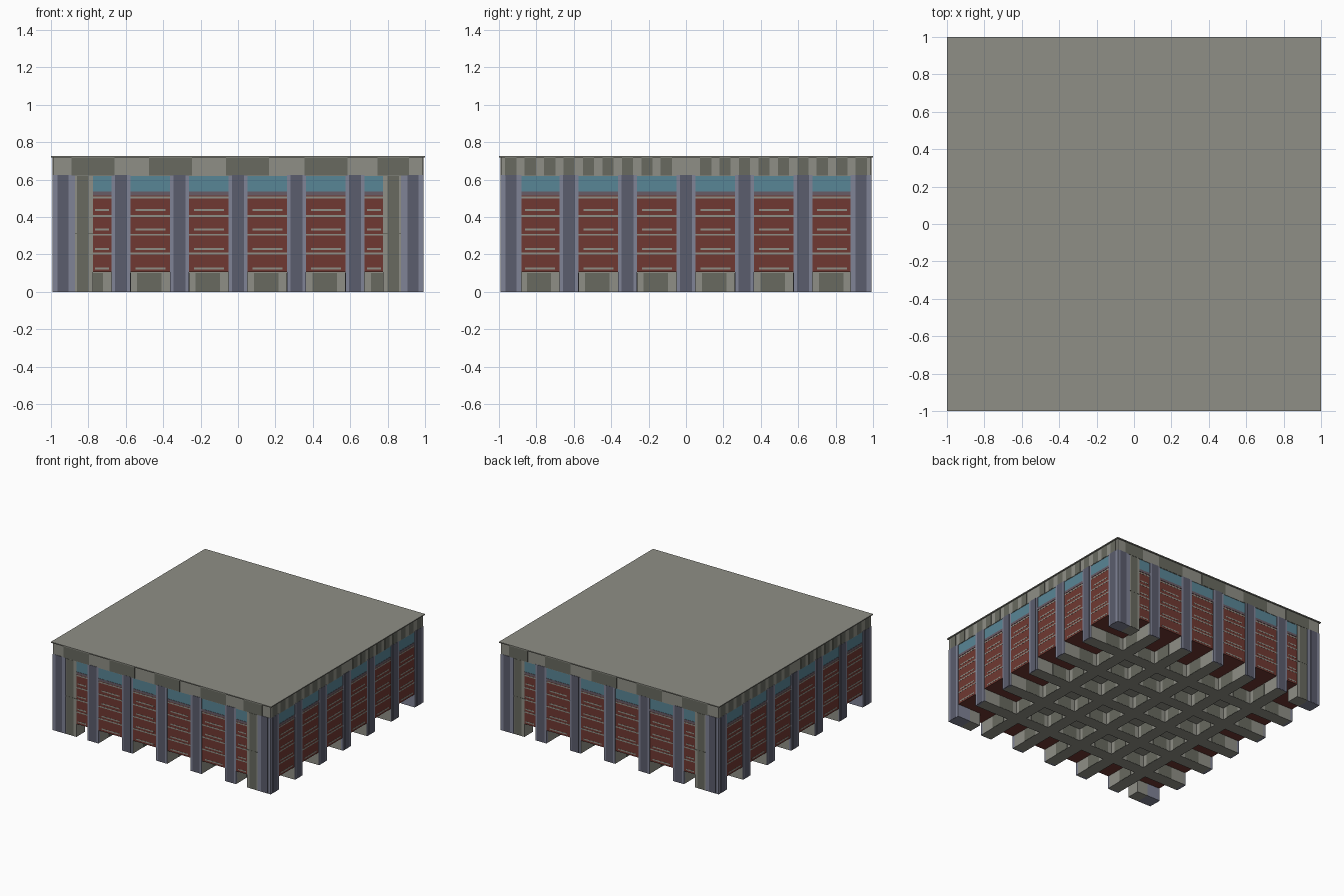
import bpy, bmesh

if "Cube" in bpy.data.objects:
    bpy.data.objects.remove(bpy.data.objects["Cube"])

def material(name, rgb):
    lin = [((c / 255 + 0.055) / 1.055) ** 2.4 for c in rgb]
    m = bpy.data.materials.new(name)
    m.diffuse_color = (*lin, 1)
    m.use_nodes = True
    m.node_tree.nodes["Principled BSDF"].inputs["Base Color"].default_value = m.diffuse_color
    return m

LIGHT = material("light concrete", (143, 143, 134))
DARK = material("dark concrete", (104, 106, 96))
RED = material("red cladding", (112, 57, 50))
BLUE = material("pale blue steel", (128, 131, 150))
NAVY = material("dark blue steel", (91, 93, 109))
GLASS = material("teal glass", (89, 134, 150))
SILL = material("mauve sill", (104, 92, 102))

def boxes(name, mat, spans):
    """One object made of axis-aligned boxes (x0, x1, y0, y1, z0, z1)."""
    bm = bmesh.new()
    for x0, x1, y0, y1, z0, z1 in spans:
        r = bmesh.ops.create_cube(bm, size=1)
        for v in r["verts"]:
            v.co = (x1 if v.co.x > 0 else x0, y1 if v.co.y > 0 else y0, z1 if v.co.z > 0 else z0)
    me = bpy.data.meshes.new(name)
    bm.to_mesh(me)
    bm.free()
    me.materials.append(mat)
    ob = bpy.data.objects.new(name, me)
    bpy.context.collection.objects.link(ob)
    return ob

def on_walls(u0, u1, z0, z1, out, thick=0.006, faces="fs"):
    """Box spans on front+back (f) and right+left (s) walls."""
    res = []
    for s in (-1, 1):
        a, b = sorted((s * (out - thick), s * out))
        if "f" in faces:
            res.append((u0, u1, a, b, z0, z1))
        if "s" in faces:
            res.append((a, b, u0, u1, z0, z1))
    return res

W = 0.987          # wall plane
P = 0.99           # pillar plane
STEP = 0.3125
LINES = [k * STEP for k in range(-2, 3)]

# stacked storeys of the wall
def storey(name, mat, z0, z1, w=W):
    boxes(name, mat, [(-w, w, -w, w, z0, z1)])

storey("red_wall", RED, 0.105, 0.515)
storey("window_sill", SILL, 0.515, 0.535, W + 0.002)
storey("window_band", GLASS, 0.535, 0.62)
storey("fascia", LIGHT, 0.62, 0.717, P)
storey("roof_slab", LIGHT, 0.717, 0.725, 1.0)

# floor lattice, with the ceiling seen between its beams
beams = []
for c in LINES:
    beams += [(c - 0.05, c + 0.05, -0.985, 0.985, 0, 0.11),
              (-0.985, 0.985, c - 0.05, c + 0.05, 0, 0.11)]
boxes("floor_beams", LIGHT, beams)
boxes("lattice_ceiling", LIGHT, [(-0.675, 0.675, -0.675, 0.675, 0.1, 0.11)])

# dark stripes on the sides of the beams
stripes = []
for c in LINES:
    for s in (-1, 1):
        a, b = sorted((c + s * 0.048, c + s * 0.052))
        for k in range(-3, 3):
            m = (k + 0.5) * STEP
            stripes += [(m - 0.07, m + 0.06, a, b, 0.001, 0.1),
                        (a, b, m - 0.07, m + 0.06, 0.001, 0.1)]
boxes("beam_stripes", DARK, stripes)

# pillars with a darker centre strip
pillars, strips = [], []
for c in LINES:
    pillars += on_walls(c - 0.05, c + 0.05, 0, 0.625, P + 0.001, 0.02)
    strips += on_walls(c - 0.032, c + 0.032, 0.001, 0.625, P + 0.003, 0.004)
for s in (-1, 1):
    a, b = sorted((s * 0.905, s * 0.965))
    strips += on_walls(a, b, 0.001, 0.625, P + 0.003, 0.004)
boxes("pillars", BLUE, pillars)
boxes("pillar_strips", NAVY, strips)

# corner posts and the concrete piers beside them
posts, piers, pier_dark, pier_joint = [], [], [], []
def mir(a, b, s):
    return tuple(sorted((a * s, b * s)))
for sx in (-1, 1):
    for sy in (-1, 1):
        posts.append((*mir(0.872, P + 0.001, sx), *mir(0.88, P + 0.001, sy), 0, 0.625))
        piers.append((*mir(0.775, 0.88, sx), *mir(0.882, P, sy), 0, 0.63))
        pier_dark.append((*mir(0.80, 0.862, sx), *mir(P - 0.002, P + 0.002, sy), 0.001, 0.62))
        pier_joint.append((*mir(0.775, 0.872, sx), *mir(P - 0.002, P + 0.003, sy), 0.309, 0.314))
boxes("corner_posts", BLUE, posts)
boxes("corner_piers", LIGHT, piers)
boxes("pier_stripes", DARK, pier_dark)
boxes("pier_joints", DARK, pier_joint)

# pale horizontal lines on the red cladding, bay by bay
lines = []
def bay(u0, u1, s0, s1, faces):
    for k in range(4):
        z = 0.205 + k * 0.1
        lines.extend(on_walls(u0, u1, z - 0.005, z + 0.005, W + 0.001, 0.004, faces))
        z = 0.125 + k * 0.104
        lines.extend(on_walls(s0, s1, z - 0.005, z + 0.005, W + 0.001, 0.004, faces))
for k in range(-2, 2):
    m = (k + 0.5) * STEP
    bay(m - 0.106, m + 0.106, m - 0.078, m + 0.082, "fs")
for s in (-1, 1):
    bay(*mir(0.675, 0.775, s), *mir(0.69, 0.765, s), "f")
    bay(*mir(0.675, 0.88, s), *mir(0.70, 0.86, s), "s")
boxes("cladding_lines", LIGHT, lines)

# dark stripes on the fascia: wide on front and back, narrow on the sides
fascia = []
for u0, u1 in ((-0.89, -0.66), (-0.475, -0.245), (-0.065, 0.165), (0.355, 0.585), (0.745, 0.915)):
    fascia += on_walls(u0, u1, 0.622, 0.717, P + 0.002, 0.005, "f")
for k in range(9):
    c = 0.105 + k * 0.104
    for s in (-1, 1):
        fascia += on_walls(*mir(c - 0.03, c + 0.03, s), 0.622, 0.717, P + 0.002, 0.005, "s")
boxes("fascia_stripes", DARK, fascia)
